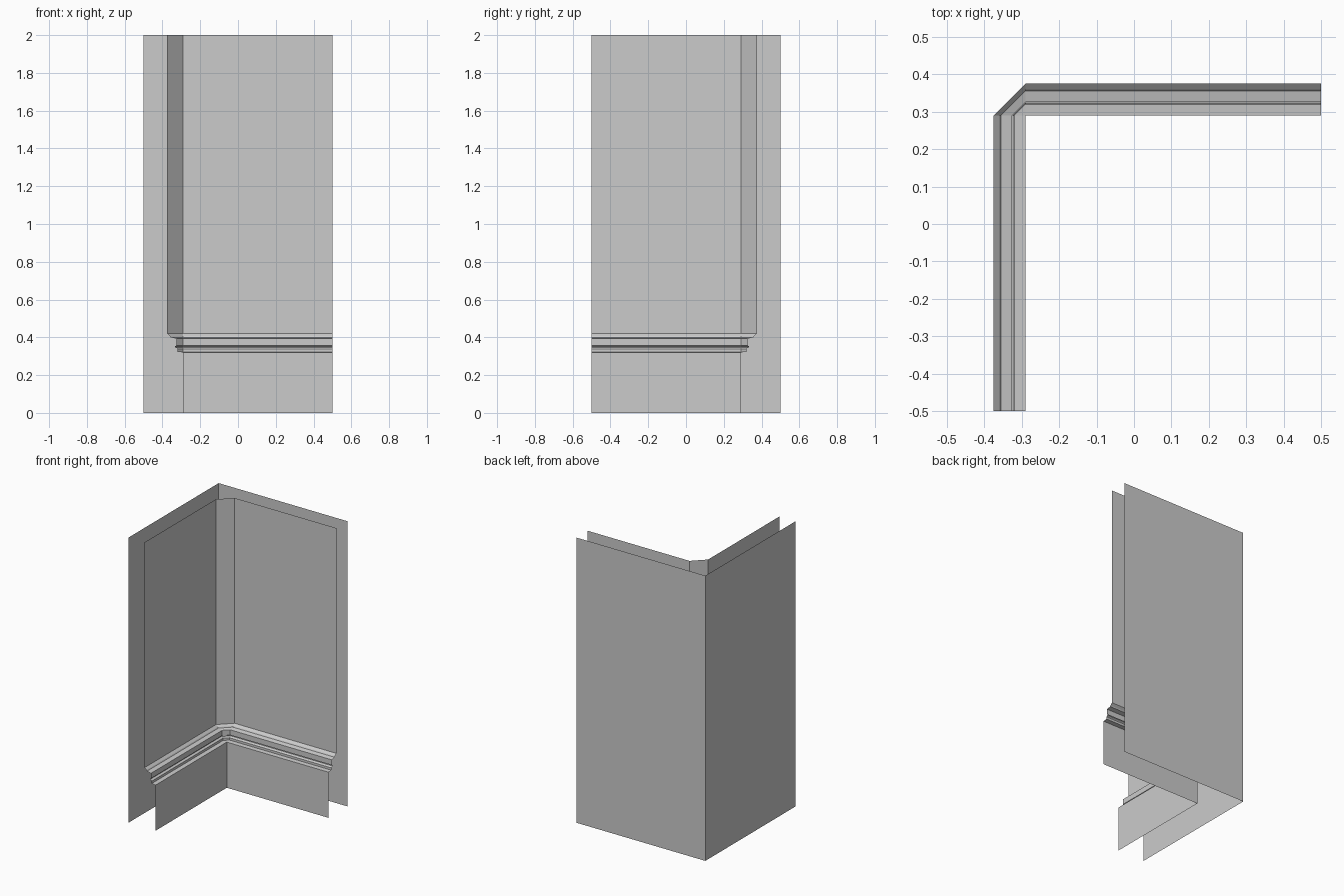
import bpy, bmesh

if "Cube" in bpy.data.objects:
    bpy.data.objects.remove(bpy.data.objects["Cube"])

END, WALL, H = 0.5, 0.29, 2.0


def sweep(name, rows):
    """Skin a list of point rows with quads, welding the pinched corner."""
    bm = bmesh.new()
    grid = [[bm.verts.new(p) for p in row] for row in rows]
    for a, b in zip(grid, grid[1:]):
        for i in range(len(a) - 1):
            bm.faces.new((a[i], a[i + 1], b[i + 1], b[i]))
    bmesh.ops.remove_doubles(bm, verts=bm.verts, dist=1e-5)
    mesh = bpy.data.meshes.new(name)
    bm.to_mesh(mesh)
    bm.free()
    obj = bpy.data.objects.new(name, mesh)
    bpy.context.collection.objects.link(obj)
    return obj


def inner_row(d, z):
    """Inner wall path set back by d, with a chamfered corner."""
    return [(END, WALL + d, z), (-WALL, WALL + d, z),
            (-WALL - d, WALL, z), (-WALL - d, -END, z)]


# Inner wall: skirting, stepped moulding and upper panel (setback, height)
profile = [(0, 0), (0, 0.32), (0.030, 0.323), (0.030, 0.339),
           (0.034, 0.343), (0.044, 0.347), (0.044, 0.352), (0.036, 0.356),
           (0.036, 0.393), (0.066, 0.400), (0.070, 0.407),
           (0.085, 0.42), (0.085, H)]
sweep("inner_wall", [inner_row(d, z) for d, z in profile])

# Outer wall: two plain sheets meeting at a square corner
sweep("outer_wall", [[(-END, -END, z), (-END, END, z), (END, END, z)]
                     for z in (0, H)])
